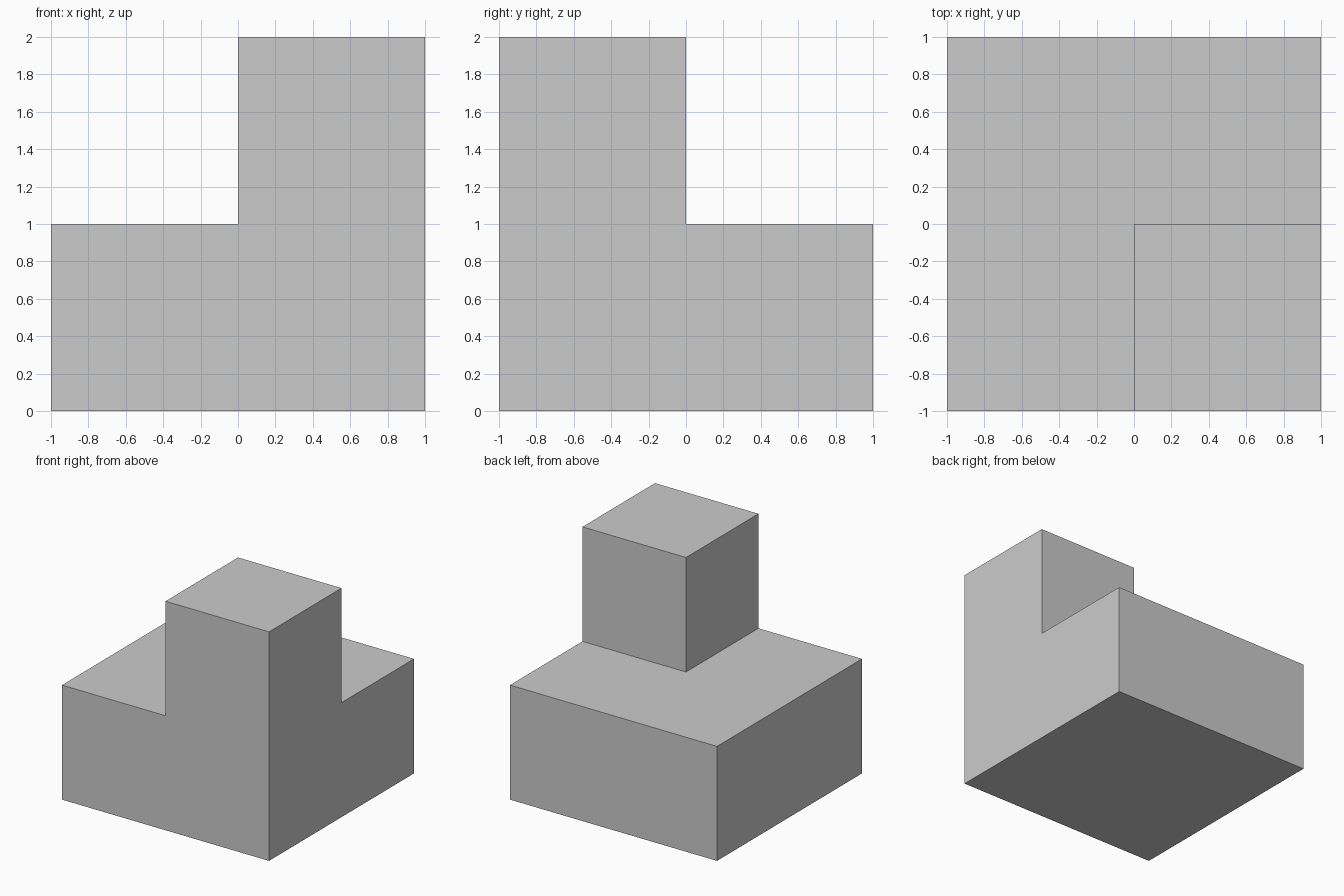
import bpy, bmesh
from mathutils import Matrix, Vector

if "Cube" in bpy.data.objects:
    bpy.data.objects.remove(bpy.data.objects["Cube"])

bm = bmesh.new()

# Base block: 2 x 2 x 1, standing on z = 0
bmesh.ops.create_cube(bm, size=2, matrix=Matrix.Translation((0, 0, 0.5)) @ Matrix.Diagonal((1, 1, 0.5, 1)))

# Split into quadrants through the middle
for normal in ((1, 0, 0), (0, 1, 0)):
    bmesh.ops.bisect_plane(bm, geom=bm.verts[:] + bm.edges[:] + bm.faces[:],
                           plane_co=(0, 0, 0), plane_no=normal)

# Tower: raise the front right quadrant of the top
quadrant = [f for f in bm.faces
            if (f.calc_center_median() - Vector((0.5, -0.5, 1))).length < 0.01]
tower_top = bmesh.ops.extrude_discrete_faces(bm, faces=quadrant)["faces"]
bmesh.ops.translate(bm, verts=tower_top[0].verts[:], vec=(0, 0, 1))

# Clean up the flat sides
bmesh.ops.remove_doubles(bm, verts=bm.verts[:], dist=0.001)
bmesh.ops.dissolve_limit(bm, angle_limit=0.01, verts=bm.verts[:], edges=bm.edges[:])
bmesh.ops.recalc_face_normals(bm, faces=bm.faces[:])

mesh = bpy.data.meshes.new("stepped_block")
bm.to_mesh(mesh)
bm.free()
bpy.context.collection.objects.link(bpy.data.objects.new("stepped_block", mesh))
